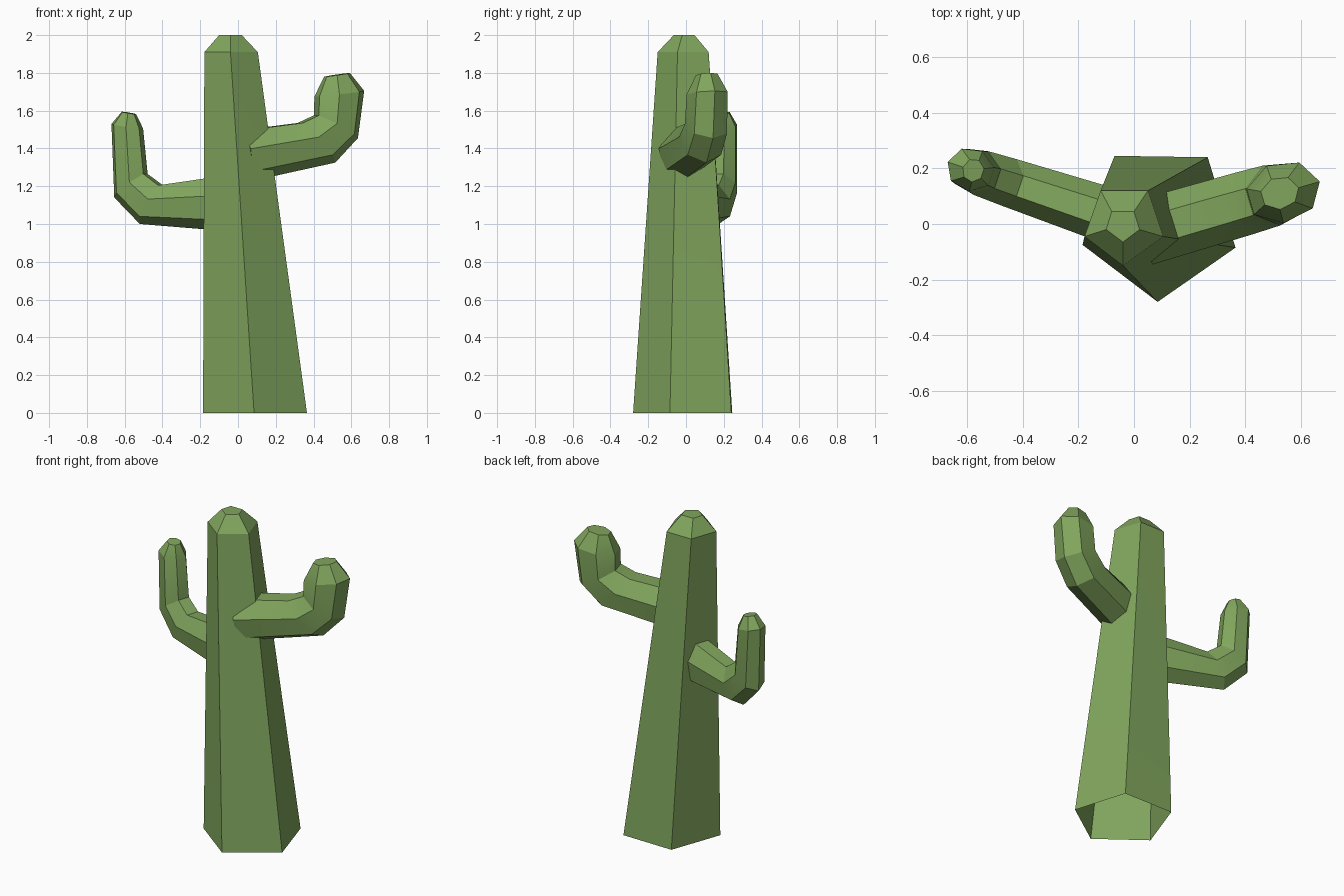
import bpy
from math import cos, sin, pi, radians
from mathutils import Vector

old = bpy.data.objects.get("Cube")
if old:
    bpy.data.objects.remove(old, do_unlink=True)

GREEN = (0.22, 0.38, 0.11, 1.0)
green = bpy.data.materials.new("cactus_green")
green.use_nodes = True
green.diffuse_color = GREEN
green.node_tree.nodes["Principled BSDF"].inputs["Base Color"].default_value = GREEN


def loft(name, rings, close_start, twisted=False):
    """Skin matching rings of points, capping the far end."""
    n = len(rings[0])
    faces = []
    for r in range(len(rings) - 1):
        lo, hi = r * n, (r + 1) * n
        for i in range(n):
            j = (i + 1) % n
            if twisted and r == 0:
                faces += [(lo + i, lo + j, hi + i), (lo + j, hi + j, hi + i)]
            else:
                faces.append((lo + i, lo + j, hi + j, hi + i))
    last = (len(rings) - 1) * n
    faces.append(tuple(range(last, last + n)))
    if close_start:
        faces.append(tuple(reversed(range(n))))
    mesh = bpy.data.meshes.new(name)
    mesh.from_pydata([p for ring in rings for p in ring], [], faces)
    mesh.materials.append(green)
    obj = bpy.data.objects.new(name, mesh)
    bpy.context.collection.objects.link(obj)
    bpy.ops.object.select_all(action="DESELECT")
    obj.select_set(True)
    bpy.context.view_layer.objects.active = obj
    bpy.ops.object.shade_smooth_by_angle(angle=radians(20))
    return obj


def arm(name, offset, slope, profile, sides=7):
    """Bent arm in an upright plane y = offset + slope * x.
    Each profile row: outer x, outer z, inner x, inner z, half width."""
    across = Vector((-slope, 1, 0)).normalized()
    rings = []
    for ox, oz, ix, iz, half in profile:
        outer = Vector((ox, offset + slope * ox, oz))
        inner = Vector((ix, offset + slope * ix, iz))
        ring = []
        for k in range(sides):
            a = 2 * pi * k / sides
            t = (1 - cos(a)) / (1 + cos(pi / sides))
            # keep the winding outward whichever way the arm points
            turn = -sin(a) if ox + ix > 0 else sin(a)
            ring.append(outer.lerp(inner, t) + across * half * turn)
        rings.append(ring)
    return loft(name, rings, True)


# Trunk: leaning five-sided taper, open underneath, with a bevelled crown
base = [(0.085, -0.28), (0.365, -0.085), (0.265, 0.24), (-0.07, 0.245), (-0.185, -0.075)]
shoulder = [(-0.04, -0.15), (0.105, -0.045), (0.05, 0.12), (-0.12, 0.12), (-0.178, -0.045)]
crown = [(-0.04, -0.065), (0.02, -0.02), (0.0, 0.045), (-0.08, 0.045), (-0.1, -0.02)]
loft("trunk", [[(x, y, z) for x, y in ring]
               for ring, z in ((base, 0), (shoulder, 1.91), (crown, 2))],
     False, twisted=True)

# Upper arm on the left
arm("left_arm", -0.041, 0.29, [
    (0.06, 1.225, 0.02, 1.495, 0.122),
    (0.515, 1.325, 0.33, 1.535, 0.118),
    (0.635, 1.455, 0.415, 1.575, 0.115),
    (0.668, 1.705, 0.418, 1.675, 0.11),
    (0.592, 1.8, 0.463, 1.78, 0.058),
])

# Lower, thinner arm on the right
arm("right_arm", 0.0, -0.333, [
    (-0.03, 0.96, -0.03, 1.26, 0.105),
    (-0.52, 1.0, -0.41, 1.205, 0.09),
    (-0.655, 1.14, -0.49, 1.265, 0.085),
    (-0.67, 1.53, -0.513, 1.505, 0.078),
    (-0.615, 1.595, -0.545, 1.582, 0.042),
])
